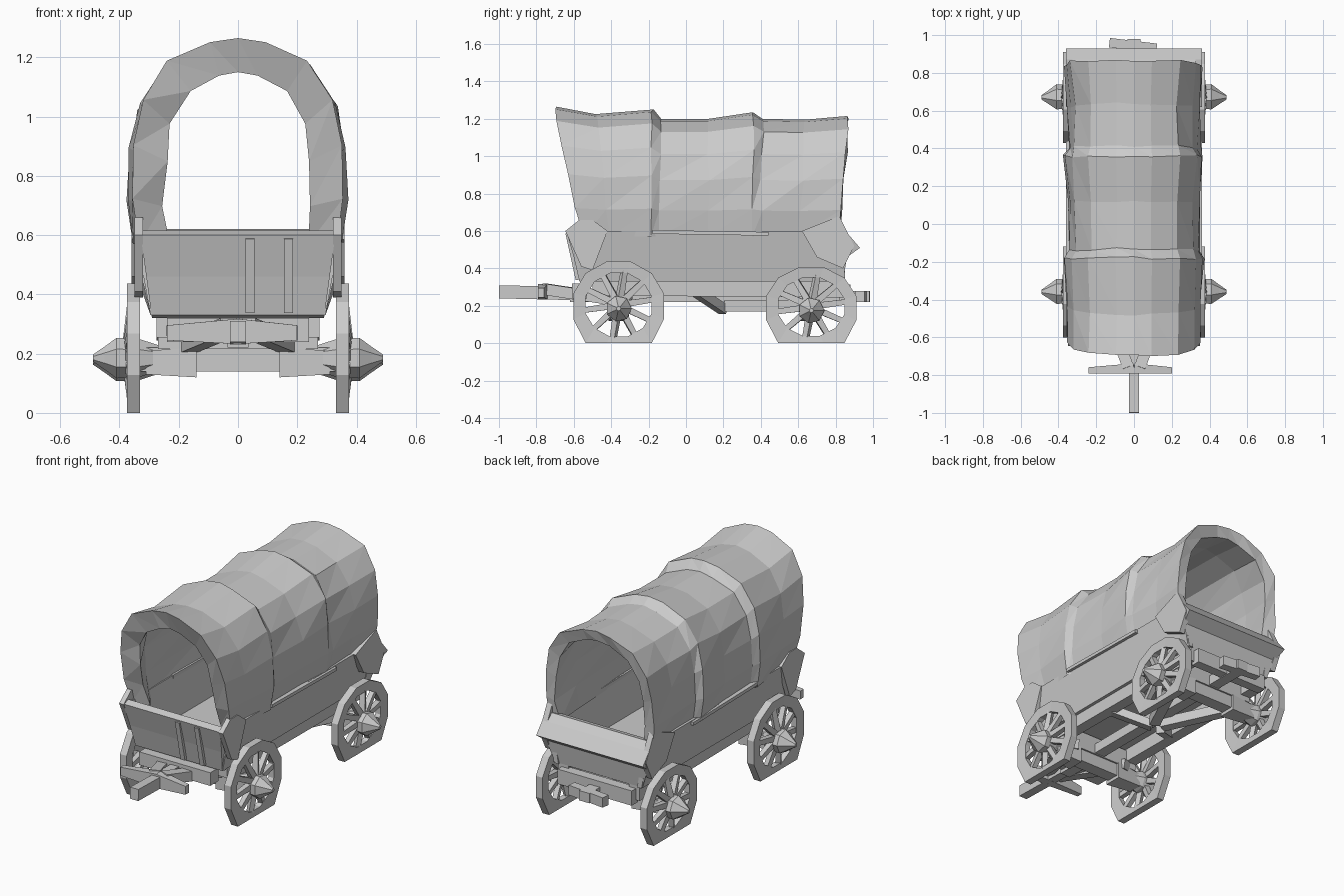
import bpy, bmesh, math, random
from mathutils import Vector

if "Cube" in bpy.data.objects:
    bpy.data.objects.remove(bpy.data.objects["Cube"])

random.seed(4)


def make(name, verts, faces):
    me = bpy.data.meshes.new(name)
    me.from_pydata([tuple(v) for v in verts], [], faces)
    bm = bmesh.new()
    bm.from_mesh(me)
    bmesh.ops.recalc_face_normals(bm, faces=bm.faces)
    bm.to_mesh(me)
    bm.free()
    ob = bpy.data.objects.new(name, me)
    bpy.context.collection.objects.link(ob)
    return ob


def prism(name, profile, place, a, b):
    """Extrude an outline from a to b; place(p, q, t) gives the 3D point."""
    n = len(profile)
    verts = [place(p, q, t) for t in (a, b) for p, q in profile]
    faces = [(i, (i + 1) % n, n + (i + 1) % n, n + i) for i in range(n)]
    return make(name, verts, faces + [tuple(range(n)), tuple(range(n, 2 * n))])


def prism_x(name, profile, x0, x1):
    return prism(name, profile, lambda y, z, x: (x, y, z), x0, x1)


def prism_y(name, profile, y0, y1):
    return prism(name, profile, lambda x, z, y: (x, y, z), y0, y1)


def beam(name, a, b, w, h, taper=1.0):
    """Squared timber between two points."""
    a, b = Vector(a), Vector(b)
    d = (b - a).normalized()
    side = d.cross(Vector((0, 0, 1)))
    side = side.normalized() if side.length > 0.01 else Vector((1, 0, 0))
    up = side.cross(d)
    verts = []
    for p, k in ((a, 1), (b, taper)):
        for s, t in ((-1, -1), (1, -1), (1, 1), (-1, 1)):
            verts.append(p + side * s * w * k / 2 + up * t * h * k / 2)
    return make(name, verts, [(0, 1, 2, 3), (4, 5, 6, 7), (0, 1, 5, 4),
                              (1, 2, 6, 5), (2, 3, 7, 6), (3, 0, 4, 7)])


def lathe_x(name, profile, y, z, n=7):
    """Spin (x, radius) points around an x axis."""
    verts = [(x, y + r * math.cos(2 * math.pi * i / n), z + r * math.sin(2 * math.pi * i / n))
             for x, r in profile for i in range(n)]
    m = len(profile)
    faces = [(j * n + i, j * n + (i + 1) % n, (j + 1) * n + (i + 1) % n, (j + 1) * n + i)
             for j in range(m - 1) for i in range(n)]
    return make(name, verts, faces + [tuple(range(n)), tuple(range((m - 1) * n, m * n))])


# Canvas cover: outer skin front to back, then inner skin back to front
ARCH = [(0.94, 0), (1.0, 0.22), (0.98, 0.48), (0.90, 0.70), (0.66, 0.89), (0.26, 0.98)]
ARCH = ARCH + [(0, 1.0)] + [(-u, v) for u, v in reversed(ARCH)]
BASE = 0.57
# half width, top z, y at base, y at top
STATIONS = [(0.360, 1.265, -0.54, -0.70), (0.352, 1.225, -0.40, -0.48),
            (0.37, 1.25, -0.19, -0.18), (0.348, 1.20, -0.15, -0.13),
            (0.348, 1.20, 0.12, 0.12), (0.37, 1.235, 0.36, 0.36),
            (0.348, 1.20, 0.40, 0.41), (0.348, 1.195, 0.60, 0.64),
            (0.37, 1.215, 0.82, 0.87),
            (0.30, 1.15, 0.81, 0.85), (0.32, 1.175, 0.60, 0.64),
            (0.335, 1.185, 0.12, 0.12), (0.33, 1.185, -0.40, -0.46),
            (0.25, 1.15, -0.51, -0.66)]
n, m = len(ARCH), len(STATIONS)
verts = []
for w, top, yb, yt in STATIONS:
    for u, v in ARCH:
        j = random.uniform(-0.008, 0.008)
        verts.append((u * (w + j), yb + (yt - yb) * v ** 0.8 + j, BASE + v * (top - BASE)))
faces = []
for k in range(m):
    a, b = k * n, (k + 1) % m * n
    for i in range(n - 1):
        faces += [(a + i, a + i + 1, b + i + 1), (a + i, b + i + 1, b + i)]
make("canvas_cover", verts, faces)

# Wagon bed: flared sides, canvas flaps, end boards, floor
for s in (-1, 1):
    prism_y("side_board", [(s * 0.295, 0.33), (s * 0.345, 0.60), (s * 0.315, 0.60), (s * 0.265, 0.33)],
            -0.57, 0.85)
    prism_x("side_flap", [(-0.56, 0.41), (-0.50, 0.39), (-0.42, 0.60), (-0.50, 0.66),
                          (-0.57, 0.66), (-0.645, 0.60)], s * 0.32, s * 0.35)
    prism_x("rear_flap", [(0.70, 0.46), (0.84, 0.40), (0.90, 0.52), (0.82, 0.68), (0.62, 0.60)],
            s * 0.325, s * 0.36)
    beam("bed_rail", (s * 0.335, -0.18, 0.595), (s * 0.335, 0.44, 0.585), 0.05, 0.02)

front = prism_x("front_board", [(-0.53, 0.32), (-0.57, 0.33), (-0.60, 0.46), (-0.64, 0.60),
                                (-0.60, 0.615), (-0.56, 0.50)], -0.33, 0.33)
for v in front.data.vertices:
    v.co.x *= 0.88 + 0.12 * (v.co.z - 0.32) / 0.29
for x in (0.04, 0.17):
    beam("front_brace", (x, -0.575, 0.34), (x, -0.63, 0.59), 0.03, 0.03)
tail = prism_x("tail_board", [(0.79, 0.33), (0.84, 0.33), (0.86, 0.46), (0.93, 0.51),
                              (0.87, 0.58), (0.83, 0.62), (0.79, 0.61)], -0.36, 0.36)
for v in tail.data.vertices:
    v.co.x *= 0.82 + 0.18 * min(1, (v.co.z - 0.33) / 0.18)
beam("bed_floor", (0, -0.55, 0.35), (0, 0.83, 0.35), 0.55, 0.03)

# Undercarriage
beam("reach_pole", (0, -0.62, 0.25), (0, 0.98, 0.25), 0.07, 0.06)
for s in (-1, 1):
    beam("sill", (s * 0.24, -0.5, 0.30), (s * 0.24, 0.84, 0.29), 0.07, 0.09)
    beam("front_hound", (s * 0.20, -0.30, 0.22), (s * 0.03, -0.76, 0.29), 0.06, 0.06)
    beam("rear_hound", (s * 0.22, 0.62, 0.20), (s * 0.03, 0.22, 0.20), 0.06, 0.06)
    beam("mid_brace", (s * 0.22, 0.05, 0.28), (s * 0.03, 0.20, 0.18), 0.05, 0.05)
beam("rear_step", (-0.13, 0.96, 0.25), (0.12, 0.93, 0.25), 0.05, 0.06)
beam("rear_cross_beam", (-0.25, 0.85, 0.27), (0.25, 0.85, 0.27), 0.06, 0.09)
beam("front_cross_beam", (-0.24, -0.57, 0.28), (0.24, -0.57, 0.28), 0.08, 0.08)
beam("tongue", (0, -0.58, 0.265), (0, -1.0, 0.275), 0.055, 0.07)
for s, x in ((-1, -0.24), (1, 0.20)):
    beam("draw_bar", (0, -0.765, 0.275), (x, -0.775, 0.27), 0.055, 0.085, 0.6)


# Wheels: faceted rim resting flat on the ground, spokes, pointed hub
def wheel(side, yc, zc, rz):
    n, ry = 12, 0.25
    verts = []
    for x, k in ((0.33, 1), (0.375, 1), (0.37, 0.73), (0.335, 0.73)):
        for i in range(n):
            t = 2 * math.pi * (i + 0.5) / n
            drop = 1.25 if k == 1 and math.sin(t) < 0 else 1
            verts.append((side * x, yc + ry * k * math.cos(t),
                          max(0, zc + rz * k * drop * math.sin(t))))
    faces = [(j * n + i, j * n + (i + 1) % n, (j + 1) % 4 * n + (i + 1) % n, (j + 1) % 4 * n + i)
             for j in range(4) for i in range(n)]
    make("wheel_rim", verts, faces)
    for i in range(10):
        t = 2 * math.pi * (i + 0.25) / 10
        c, s = math.cos(t), math.sin(t)
        beam("spoke", (side * 0.365, yc + 0.04 * c, zc + 0.04 * s),
             (side * 0.352, yc + 0.20 * c, zc + rz * 0.80 * s), 0.035, 0.035, 0.8)
    lathe_x("hub", [(side * x, r) for x, r in
                    ((0.27, 0.045), (0.33, 0.065), (0.41, 0.07), (0.45, 0.04), (0.49, 0.012))],
            yc, zc - 0.02)


for yc, zc, rz in ((-0.36, 0.205, 0.24), (0.67, 0.195, 0.22)):
    for side in (-1, 1):
        wheel(side, yc, zc, rz)
        beam("axle_block", (side * 0.14, yc, 0.17), (side * 0.31, yc, 0.17), 0.11, 0.10, 0.8)
    beam("axle", (-0.34, yc, 0.18), (0.34, yc, 0.18), 0.08, 0.08)
    beam("bolster", (-0.27, yc, 0.27), (0.27, yc, 0.27), 0.10, 0.11)
